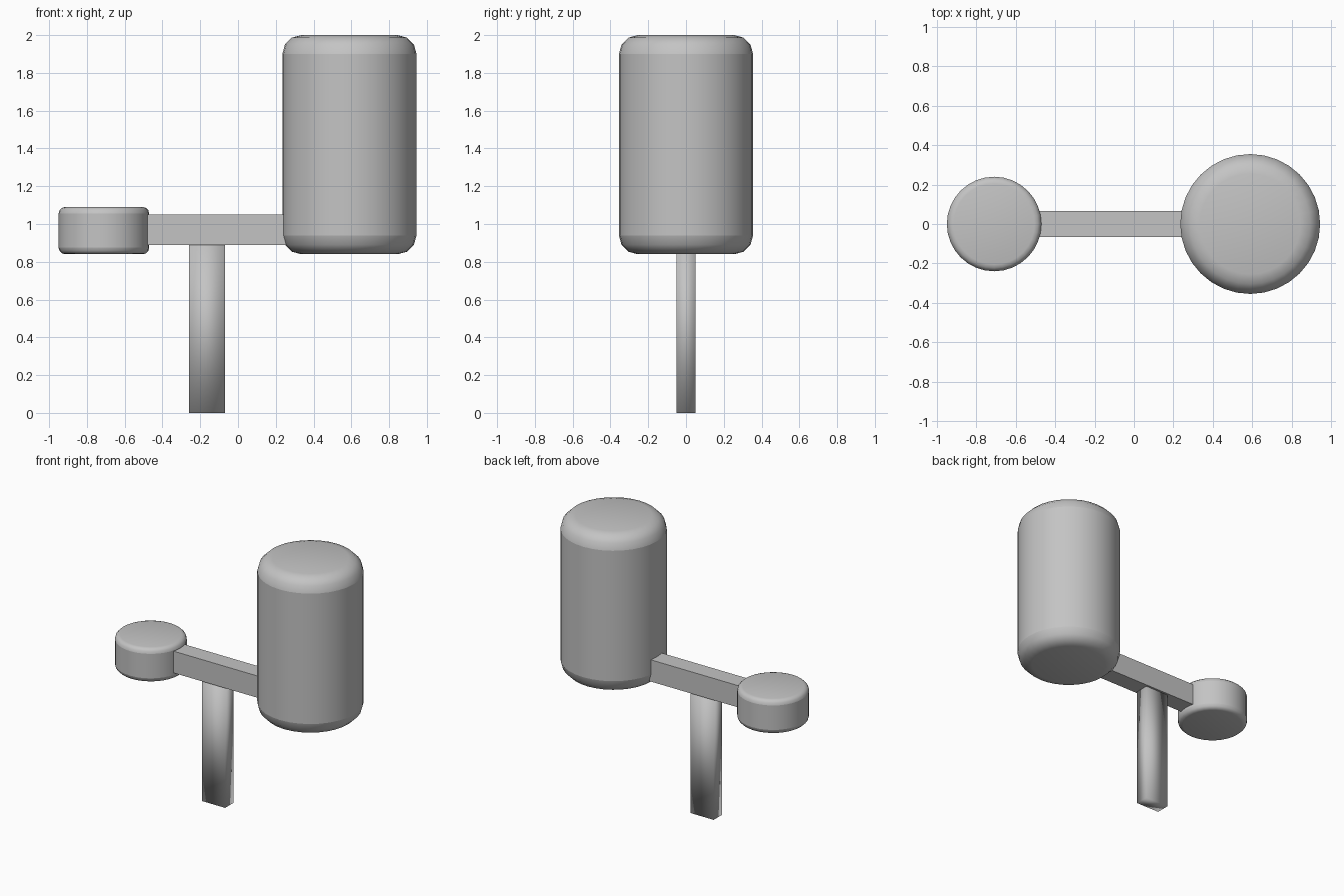
import bpy, bmesh
from math import pi, sin, cos

cube = bpy.data.objects.get("Cube")
if cube:
    bpy.data.objects.remove(cube, do_unlink=True)

grey = bpy.data.materials.new("plain grey")
grey.use_nodes = True
colour = (0.55, 0.55, 0.55, 1)
grey.diffuse_color = colour
grey.node_tree.nodes["Principled BSDF"].inputs["Base Color"].default_value = colour


def finish(bm, name, smooth):
    bmesh.ops.recalc_face_normals(bm, faces=bm.faces)
    for face in bm.faces:
        face.smooth = smooth
    mesh = bpy.data.meshes.new(name)
    bm.to_mesh(mesh)
    bm.free()
    mesh.materials.append(grey)
    obj = bpy.data.objects.new(name, mesh)
    bpy.context.collection.objects.link(obj)
    return obj


def box(name, low, high, smooth=False):
    bm = bmesh.new()
    bmesh.ops.create_cube(bm, size=1)
    for v in bm.verts:
        v.co = [a + (b - a) * (c + 0.5) for a, b, c in zip(low, high, v.co)]
    return finish(bm, name, smooth)


def drum(name, x, radius, bottom, top, rim, sides=32, steps=3):
    """Upright cylinder with rounded rims and a crisp line below each rim."""
    arc = [(radius - rim + rim * cos(i * pi / 2 / steps),
            rim * sin(i * pi / 2 / steps)) for i in range(steps + 1)]
    profile = [(r, bottom + rim - h) for r, h in reversed(arc)]
    profile += [(r, top - rim + h) for r, h in arc]
    bm = bmesh.new()
    rings = [[bm.verts.new((x + r * cos(2 * pi * k / sides),
                            r * sin(2 * pi * k / sides), z))
              for k in range(sides)] for r, z in profile]
    for a, b in zip(rings, rings[1:]):
        for k in range(sides):
            n = (k + 1) % sides
            bm.faces.new((a[k], a[n], b[n], b[k]))
    bm.faces.new(rings[0][::-1])
    bm.faces.new(rings[-1])
    for ring in (rings[steps], rings[steps + 1]):
        for k in range(sides):
            bm.edges.get((ring[k], ring[(k + 1) % sides])).smooth = False
    return finish(bm, name, True)


# Large and small heads at the two ends of the bar
drum("large_drum", 0.59, 0.355, 0.84, 2.0, 0.1)
drum("small_drum", -0.71, 0.24, 0.84, 1.09, 0.035)

# Bar joining the heads, and the upright below it
box("cross_bar", (-0.48, -0.065, 0.89), (0.26, 0.065, 1.05))
box("handle", (-0.26, -0.05, 0), (-0.07, 0.05, 0.9), smooth=True)
